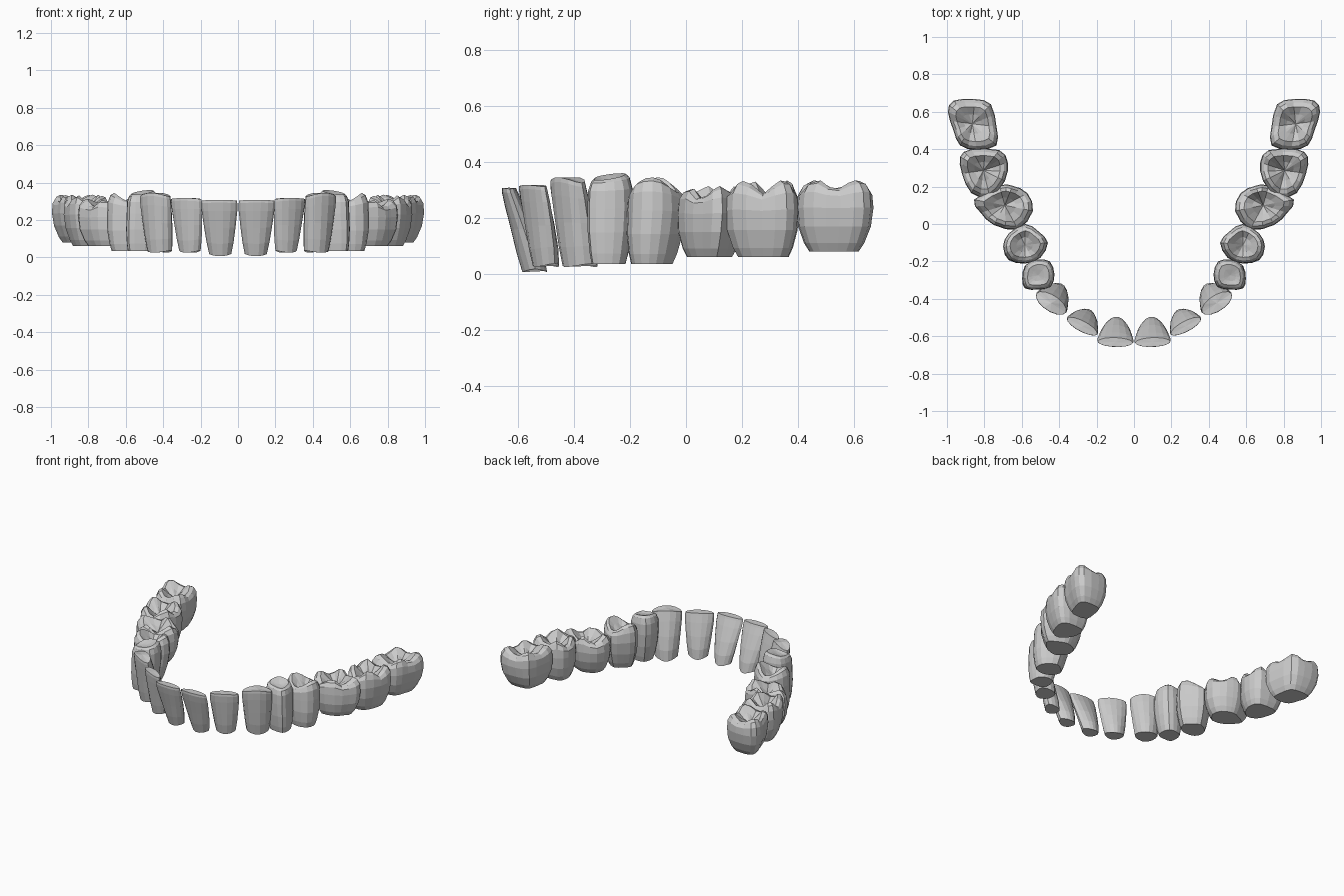
import bpy, bmesh
from math import sin, cos, atan2, radians, pi
from mathutils import Vector

if "Cube" in bpy.data.objects:
    bpy.data.objects.remove(bpy.data.objects["Cube"])


def lerp(a, b, t):
    return a + (b - a) * t


def loft(name, rings, apex, sign):
    """Skin a stack of closed rings, cap the root end flat, fan the biting end."""
    bm = bmesh.new()
    loops = [[bm.verts.new((sign * x, y, z)) for x, y, z in r] for r in rings]
    n = len(loops[0])
    for a, b in zip(loops, loops[1:]):
        for i in range(n):
            j = (i + 1) % n
            bm.faces.new((a[i], a[j], b[j], b[i]))
    bm.faces.new(loops[0][::-1])
    tip = bm.verts.new((sign * apex[0], apex[1], apex[2]))
    for i in range(n):
        bm.faces.new((loops[-1][i], loops[-1][(i + 1) % n], tip))
    bmesh.ops.recalc_face_normals(bm, faces=bm.faces)
    mesh = bpy.data.meshes.new(name)
    bm.to_mesh(mesh)
    bm.free()
    bpy.context.collection.objects.link(bpy.data.objects.new(name, mesh))


def front_tooth(name, top, bottom, w, d, rot, z0, z1, peak):
    """Chisel shaped tooth: wide thin edge, narrow thick root. w, d = (bottom, top)."""
    ca, sa = cos(radians(rot)), sin(radians(rot))
    rings = []
    # height, centre shift, width blend, depth blend
    for t, s, wb, db in ((0, 0, 0, 0), (.22, .18, .36, -.2), (.5, .46, .68, .1),
                         (.8, .8, .98, .6), (.95, .97, 1, .95), (1, 1, .93, 1.15)):
        cx, cy = lerp(bottom[0], top[0], s), lerp(bottom[1], top[1], s)
        hw, hd = lerp(w[0], w[1], wb) / 2, lerp(d[0], d[1], db) / 2
        ring = []
        for i in range(14):
            a = 2 * pi * i / 14
            u, v = hw * cos(a), hd * sin(a)
            if v > 0:                       # inner side tapers to a ridge
                u *= 1 - .3 * sin(a) * (1 - t)
            z = lerp(z0, z1, t) - peak * t * abs(cos(a)) ** 2
            z += .012 * (1 - t) * cos(a) ** 2   # scalloped gum line
            ring.append((cx + u * ca - v * sa, cy + u * sa + v * ca, z))
        rings.append(ring)
    for side, sign in (("right", 1), ("left", -1)):
        loft(f"{side}_{name}", rings, (top[0], top[1], z1), sign)


def smooth_outline(pts):
    """Round a control outline by adding one curve point per side."""
    pts, out = [Vector(p) for p in pts], []
    n = len(pts)
    for i in range(n):
        a, b, c, e = pts[i - 1], pts[i], pts[(i + 1) % n], pts[(i + 2) % n]
        out += [b, (9 * (b + c) - a - e) / 16]
    return out


def back_tooth(name, outline, z0, z1, root, shift, cusps, phase, depth, pit):
    """Barrel shaped tooth with raised cusps round a central pit."""
    pts = smooth_outline(outline)
    c = sum(pts, Vector((0, 0))) / len(pts)
    # height, outline scale, cusp strength
    levels = ((0, root, 0), (.12, lerp(root, 1, .4), 0), (.35, lerp(root, 1, .85), 0),
              (.62, 1, .1), (.84, .97, .5), (.96, .85, .9), (1, .68, 1),
              (1 - pit * .55, .38, .8))
    rings = []
    for t, s, k in levels:
        ring = []
        for p in pts:
            v = p - c
            a = atan2(v.y, v.x) - radians(phase)
            drop = depth * k * (.5 - .5 * cos(cusps * a))
            q = c + v * s + Vector(shift) * (1 - min(t / .6, 1))
            ring.append((q.x, q.y, lerp(z0, z1, t) - drop))
        rings.append(ring)
    apex = (c.x, c.y, lerp(z0, z1, 1 - pit) - depth * .3)
    for side, sign in (("right", 1), ("left", -1)):
        loft(f"{side}_{name}", rings, apex, sign)


# Cutting teeth and canine
front_tooth("central_incisor", (.1, -.632), (.095, -.54), (.118, .192), (.09, .055),
            2, .006, .308, .004)
front_tooth("lateral_incisor", (.277, -.547), (.255, -.498), (.125, .185), (.09, .06),
            28, .025, .318, .006)
front_tooth("canine", (.443, -.423), (.415, -.375), (.145, .19), (.125, .09),
            33, .025, .345, .02)

# Premolars
back_tooth("first_premolar",
           [(.595, -.29), (.58, -.22), (.52, -.19), (.45, -.2), (.425, -.27),
            (.445, -.335), (.51, -.35), (.58, -.345)],
           .035, .36, .74, (.015, -.005), 1, 135, .025, .05)
back_tooth("second_premolar",
           [(.7, -.12), (.67, -.05), (.58, 0), (.51, -.04), (.46, -.1),
            (.5, -.18), (.58, -.21), (.67, -.19)],
           .035, .345, .7, (.01, -.015), 2, -10, .05, .22)

# Molars
back_tooth("first_molar",
           [(.855, .13), (.82, .06), (.75, -.005), (.62, -.03), (.54, .07),
            (.57, .165), (.65, .205), (.72, .205)],
           .06, .315, .66, (.0, -.01), 4, 15, .045, .28)
back_tooth("second_molar",
           [(.93, .36), (.92, .27), (.87, .165), (.77, .14), (.69, .23),
            (.675, .33), (.72, .395), (.87, .4)],
           .06, .335, .68, (-.01, 0), 4, 35, .05, .28)
back_tooth("third_molar",
           [(.995, .6), (.965, .5), (.93, .42), (.84, .395), (.735, .42),
            (.735, .52), (.765, .64), (.85, .668), (.965, .66)],
           .08, .335, .64, (-.01, -.005), 4, 42, .035, .25)
